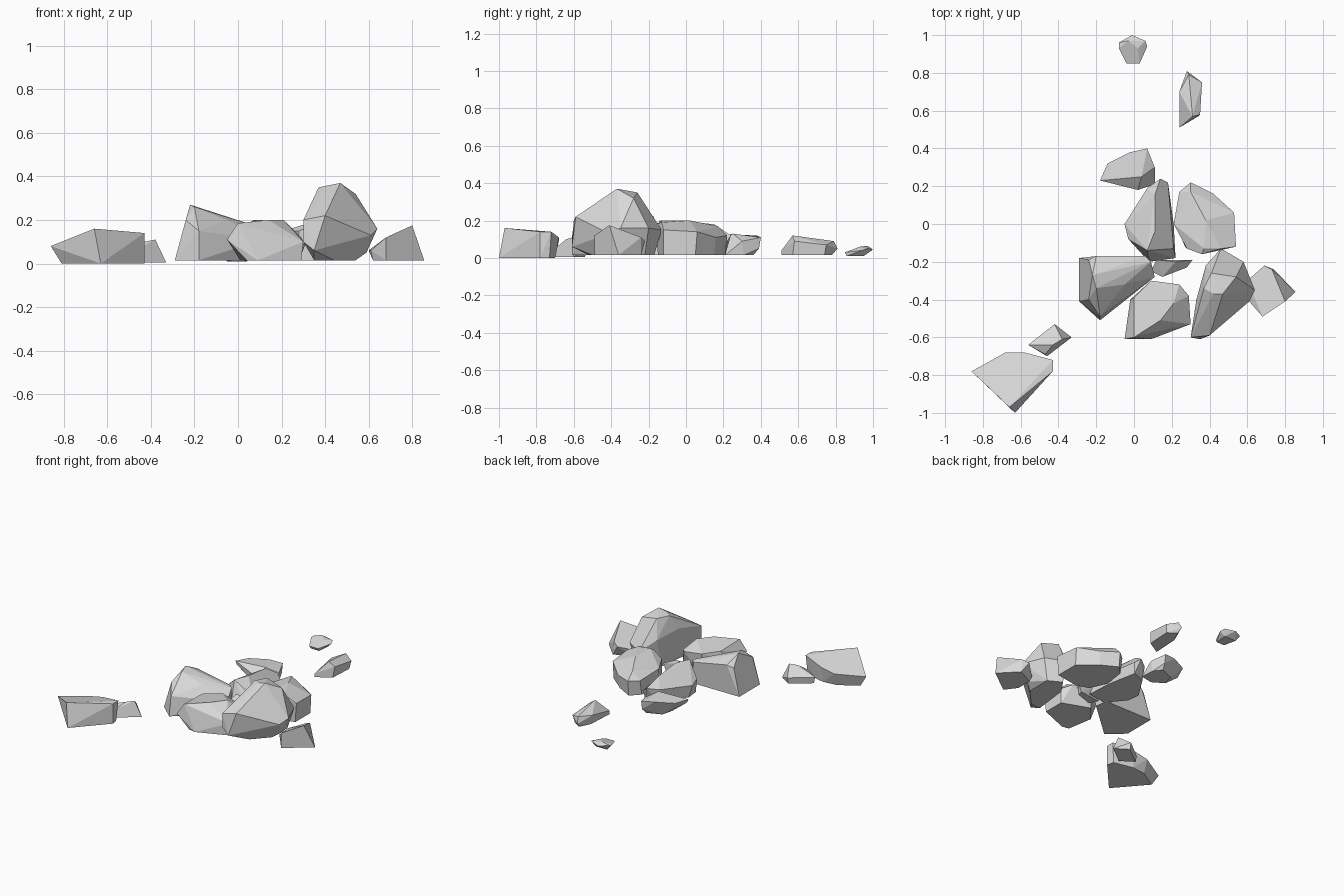
import bpy
import bmesh

default_cube = bpy.data.objects.get("Cube")
if default_cube:
    bpy.data.objects.remove(default_cube, do_unlink=True)

# One plain stone colour shared by every rock
STONE_COLOUR = (0.7, 0.7, 0.7, 1.0)
stone = bpy.data.materials.new("pale_grey_stone")
stone.use_nodes = True
stone.diffuse_color = STONE_COLOUR
for node in stone.node_tree.nodes:
    if node.type == "BSDF_PRINCIPLED":
        node.inputs["Base Color"].default_value = STONE_COLOUR
        node.inputs["Roughness"].default_value = 0.9

CENTIMETRE = 0.01


def rock(name, foot, crown, ground=1.5):
    """Chiselled rock: a flat foot outline wrapped together with its upper corners."""
    corners = [(x, y, ground) for x, y in foot] + list(crown)
    bm = bmesh.new()
    for corner in corners:
        bm.verts.new([value * CENTIMETRE for value in corner])

    # Wrap the corners and drop whatever ended up inside
    bmesh.ops.convex_hull(bm, input=bm.verts[:], use_existing_faces=False)
    loose = [vert for vert in bm.verts if not vert.link_faces]
    bmesh.ops.delete(bm, geom=loose, context="VERTS")

    # Join nearly flat triangles into broad facets
    bmesh.ops.dissolve_limit(bm, angle_limit=0.18, verts=bm.verts[:], edges=bm.edges[:])
    bmesh.ops.recalc_face_normals(bm, faces=bm.faces[:])

    mesh = bpy.data.meshes.new(name)
    bm.to_mesh(mesh)
    bm.free()
    mesh.materials.append(stone)
    result = bpy.data.objects.new(name, mesh)
    bpy.context.scene.collection.objects.link(result)
    return result


# Tall boulder that dominates the pile, undercut at the front
rock(
    "tall_boulder",
    foot=[(35, -52), (44, -50), (54, -39), (54, -22), (45, -17), (38, -27)],
    crown=[
        (41, -26, 35), (37, -34, 35), (42, -37, 36), (47, -37, 37), (54, -28, 32),
        (30, -60, 20), (40, -59, 22), (30, -60, 10), (35, -61, 6),
        (33, -40, 25), (38, -22, 22), (46, -13, 15), (58, -20, 16),
        (64, -35, 16), (61, -41, 13), (59, -36, 5),
    ],
)

# Front boulder with a broad flat top and overhanging left corner
rock(
    "front_boulder",
    foot=[(4, -60), (9, -61), (29, -53), (29, -38), (10, -31), (1, -42)],
    crown=[
        (0, -39, 18), (9, -30, 17), (21, -42, 20), (14, -51, 20), (0, -60, 18.5),
        (24, -32, 14), (29, -38, 12), (30, -53, 10),
        (-5, -61, 11), (-2, -40, 12), (8, -61, 3),
    ],
)

# Peaked boulder on the left of the pile
rock(
    "peaked_boulder",
    foot=[(-29, -41), (-18, -51), (-3, -32), (9, -27), (8, -18), (-29, -18)],
    crown=[
        (-20, -34, 26), (-22, -27, 27), (-24, -19, 20), (-20, -17, 22), (-5, -32, 20),
        (6, -17, 17), (9, -20, 17), (11, -28, 11), (-18, -49, 15), (-24, -40, 20),
    ],
)

# Long ridge stone in the middle
rock(
    "ridge_stone",
    foot=[(-2, -8), (8, -20), (22, -18), (21, 0), (17, 21), (8, 18), (-3, 1)],
    crown=[
        (11, 15, 18), (11, -4, 20), (7, -14, 20), (21, -13, 11),
        (14, 24, 12), (18, 22, 9), (20, 7, 10), (7, 19, 11),
        (-5, 0, 10), (-3, -8, 11),
    ],
)

# Broad stone behind the tall boulder
rock(
    "broad_back_stone",
    foot=[(27, -12), (36, -15), (53, -12), (53, 5), (41, 15), (30, 21), (24, 15), (22, 0)],
    crown=[
        (30, 22, 12), (30, 17, 17), (38, 2, 20), (37, -13, 20), (36, -16, 18),
        (24, 17, 12), (21, 0, 15), (28, -13, 15), (42, 16, 11),
        (53, 6, 14), (53, -5, 15), (54, -12, 15), (46, -13, 19),
    ],
)

# Leaning stone at the rear of the pile, its left tip raised off the ground
rock(
    "rear_stone",
    foot=[(2, 19), (11, 21), (10, 31), (6, 36), (-4, 32), (-6, 24)],
    crown=[
        (4, 25, 13), (2, 18, 8), (-2, 38, 12), (7, 40, 11),
        (7, 39, 5), (11, 30, 9), (-14, 32, 12), (-18, 23, 12.5), (-17, 23, 10),
    ],
)

# Sloping wedge on the right side
rock(
    "right_wedge",
    foot=[(62, -41), (68, -49), (85.5, -36), (74, -24), (62, -30)],
    crown=[
        (80, -41, 17.5), (68, -49, 12), (69, -22, 9), (73, -24, 11),
        (60, -30, 6), (61, -41, 6),
    ],
)

# Sliver wedged between the larger stones
rock(
    "wedged_sliver",
    foot=[(12, -21), (15, -27), (27, -23), (28, -19)],
    crown=[(9, -25, 9), (12, -19, 13), (22, -20, 13), (15, -28, 9), (31, -19, 9), (28, -23, 8)],
)

# Flat slab lying apart at the front left
rock(
    "outlying_slab",
    foot=[(-81, -79), (-63, -100), (-43, -78), (-44, -73), (-58, -70), (-68, -71)],
    crown=[
        (-86, -78, 8), (-66, -97, 16), (-43, -72, 14), (-58, -68, 11),
        (-68, -68, 9), (-43, -78, 14),
    ],
    ground=0,
)

# Small chip resting beside the slab
rock(
    "slab_chip",
    foot=[(-42, -54), (-33, -60), (-46, -70), (-55, -64)],
    crown=[(-38, -61, 11), (-43, -64, 10), (-42, -53, 5), (-56, -64, 5), (-47, -69, 6)],
    ground=0.5,
)

# Long fragment scattered behind the pile
rock(
    "long_fragment",
    foot=[(24, 51), (34, 57), (35, 74), (29, 78), (25, 70)],
    crown=[
        (31, 57, 12), (24, 51, 4), (35, 58, 9), (36, 75, 7),
        (29, 79, 9), (28, 81, 5), (24, 70, 8),
    ],
)

# Tiny pebble farthest back
rock(
    "far_pebble",
    foot=[(-3, 86), (3, 86), (4, 95), (-5, 95)],
    crown=[
        (-3, 97, 6.5), (2, 93, 6), (6, 97, 5), (7, 94, 4),
        (-1, 100, 4.5), (-8, 96, 5), (-8, 93, 5), (-4, 85, 3), (3, 85, 3),
    ],
    ground=1,
)
